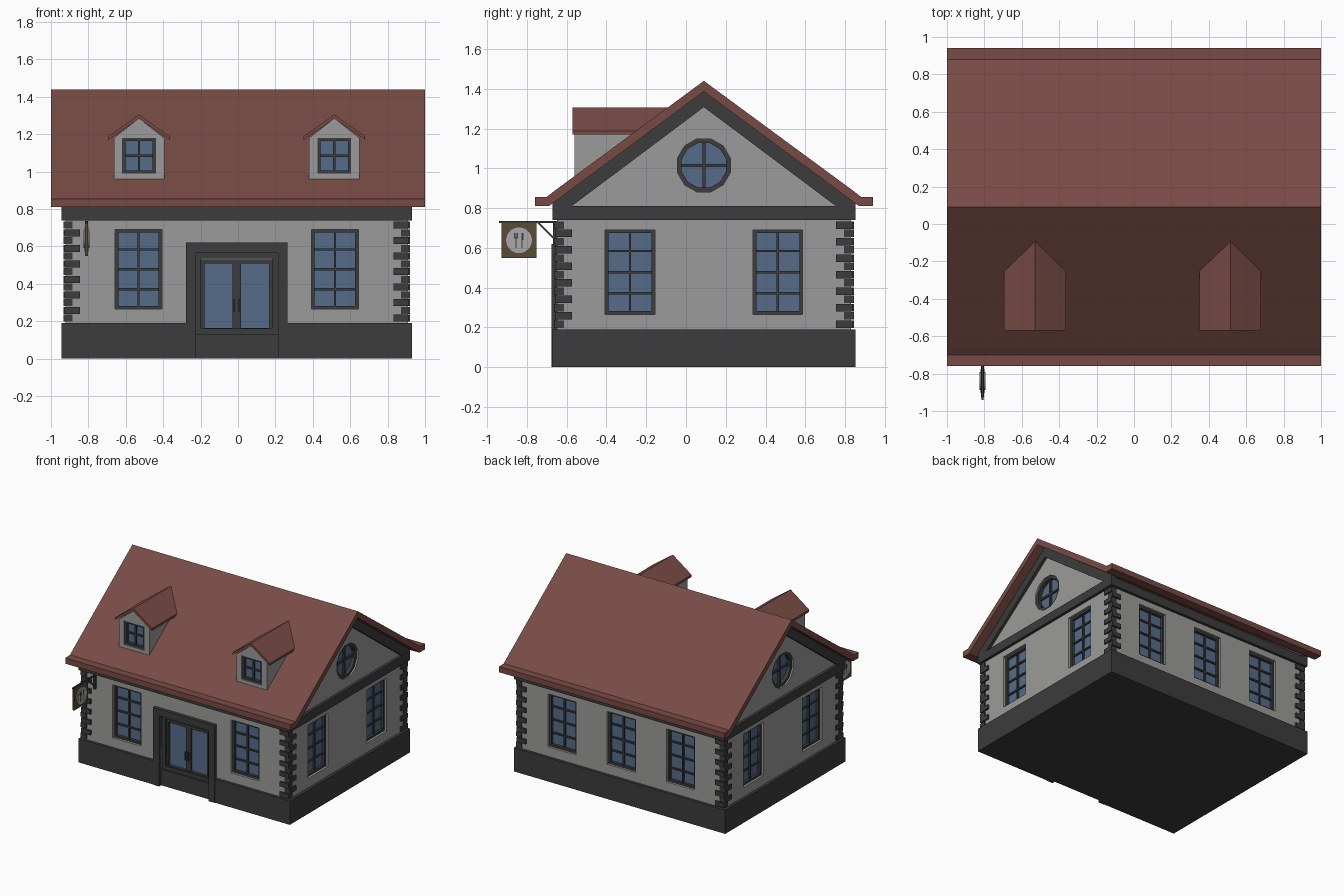
import bpy, bmesh, math
from mathutils import Matrix, Vector

if "Cube" in bpy.data.objects:
    bpy.data.objects.remove(bpy.data.objects["Cube"])

CX, CY, HX, HY = -0.007, 0.09, 0.915, 0.74   # wall block centre and half sizes


def material(name, *rgb):
    m = bpy.data.materials.new(name)
    m.diffuse_color = (*rgb, 1)
    m.use_nodes = True
    m.node_tree.nodes["Principled BSDF"].inputs["Base Color"].default_value = m.diffuse_color
    return m


WALL = material("plaster", 0.33, 0.33, 0.325)
TRIM = material("dark_stone", 0.045, 0.045, 0.045)
ROOF = material("red_tile", 0.19, 0.07, 0.06)
GLASS = material("glass", 0.09, 0.15, 0.25)
WOOD = material("wood", 0.10, 0.07, 0.04)
METAL = material("pale_metal", 0.4, 0.4, 0.4)


def prism(bm, pts, d0, d1, M):
    """Extrude a (u, v) outline from depth d0 to d1 in frame M."""
    a, b = ([bm.verts.new(M @ Vector((u, d, v))) for u, v in pts] for d in (d0, d1))
    bm.faces.new(a)
    bm.faces.new(b[::-1])
    for i in range(len(pts)):
        j = (i + 1) % len(pts)
        bm.faces.new((a[j], a[i], b[i], b[j]))


def box(bm, u0, u1, v0, v1, d0, d1, M):
    prism(bm, [(u0, v0), (u1, v0), (u1, v1), (u0, v1)], d0, d1, M)


def ring(bm, u0, u1, v0, v1, t, d0, d1, M):
    for a in ((u0, u0 + t, v0, v1), (u1 - t, u1, v0, v1),
              (u0 + t, u1 - t, v0, v0 + t), (u0 + t, u1 - t, v1 - t, v1)):
        box(bm, *a, d0, d1, M)


def circle(cu, cv, r, n):
    return [(cu + r * math.cos(math.tau * (i + .5) / n),
             cv + r * math.sin(math.tau * (i + .5) / n)) for i in range(n)]


def make(name, bm, mat=None):
    bmesh.ops.recalc_face_normals(bm, faces=bm.faces)
    me = bpy.data.meshes.new(name)
    bm.to_mesh(me)
    bm.free()
    ob = bpy.data.objects.new(name, me)
    bpy.context.collection.objects.link(ob)
    if mat:
        me.materials.append(mat)
    return ob


def cut(ob, bm):
    """Subtract the boxes in bm from ob."""
    cutter = make("cutter", bm)
    cutter.hide_render = True
    mod = ob.modifiers.new("openings", 'BOOLEAN')
    mod.operation, mod.solver, mod.object = 'DIFFERENCE', 'EXACT', cutter
    bpy.context.view_layer.objects.active = ob
    bpy.ops.object.modifier_apply(modifier=mod.name)
    bpy.data.objects.remove(cutter)


def face(deg, h, x=CX, y=CY):
    """Wall frame: u along the wall, depth inward from the wall face, v up."""
    return Matrix.Translation((x, y, 0)) @ Matrix.Rotation(math.radians(deg), 4, 'Z') \
        @ Matrix.Translation((0, -h, 0))


def window(fr, gl, cu, M, u, v, w, h, cols, rows, t=0.017, bar=0.012, d=0.04):
    u0, u1, v0, v1 = u - w / 2, u + w / 2, v - h / 2, v + h / 2
    if cu:
        box(cu, u0, u1, v0, v1, -0.1, d + 0.01, M)
    box(gl, u0, u1, v0, v1, d, d + 0.012, M)
    ring(fr, u0, u1, v0, v1, t, d - 0.022, d + 0.01, M)
    for i in range(1, cols):
        c = u0 + w * i / cols
        box(fr, c - bar / 2, c + bar / 2, v0, v1, d - 0.014, d + 0.01, M)
    for i in range(1, rows):
        c = v0 + h * i / rows
        box(fr, u0, u1, c - bar / 2, c + bar / 2, d - 0.012, d + 0.01, M)


front, right, back, left = face(0, HY), face(90, HX), face(180, HY), face(-90, HX)
middle = Matrix.Translation((CX, CY, 0))
new = bmesh.new

# wall block with gables, windows on all sides
bm, cu, fr, gl = new(), new(), new(), new()
prism(bm, [(-HY, .05), (HY, .05), (HY, .82), (0, 1.37), (-HY, .82)], 0, 2 * HX, right)
walls = make("walls", bm, WALL)
for M, us in ((front, (-.525, .525)), (back, (-.525, 0, .525)),
              (right, (-.372, .372)), (left, (-.372, .372))):
    for u in us:
        window(fr, gl, cu, M, u, .478, .25, .425, 2, 4)

# round gable windows
for M in (right, left):
    outer, inner = circle(0, 1.015, .138, 12), circle(0, 1.015, .116, 12)
    prism(cu, outer, -.1, .05, M)
    prism(gl, outer, .04, .052, M)
    for i in range(12):
        j = (i + 1) % 12
        prism(fr, [outer[i], outer[j], inner[j], inner[i]], .012, .05, M)
    box(fr, -.008, .008, .89, 1.14, .025, .05, M)
    box(fr, -.125, .125, 1.007, 1.023, .027, .05, M)
box(cu, -.22, .22, -.1, .565, -.1, .06, front)
cut(walls, cu)

# dormers
for name, s in (("left", -1), ("right", 1)):
    M = Matrix.Translation((CX + s * .522, -.56, 0))
    bm, cu = new(), new()
    prism(bm, [(-.135, .935), (.135, .935), (.135, 1.18), (0, 1.285), (-.135, 1.18)], 0, .45, M)
    ob = make(name + "_dormer_wall", bm, WALL)
    window(fr, gl, cu, M, 0, 1.085, .18, .19, 2, 2, d=.03)
    cut(ob, cu)
    bm = new()
    prism(bm, [(0, 1.305), (.165, 1.188), (.165, 1.17), (0, 1.283), (-.165, 1.17), (-.165, 1.188)],
          -.01, .5, M)
    make(name + "_dormer_roof", bm, ROOF)

make("window_frames", fr, TRIM)
make("window_glass", gl, GLASS)

# plinth with a notch for the entrance
bm, cu = new(), new()
box(bm, -.9375, .9375, 0, .19, -.762, .762, middle)
plinth = make("plinth", bm, TRIM)
box(cu, -.22, .22, -.1, .3, -.1, .06, front)
cut(plinth, cu)

# cornice band and gable rake boards
bm = new()
box(bm, -.9375, .9375, .74, .81, -.762, .762, middle)
make("cornice", bm, TRIM)
bm = new()
half = [(.762, .81), (.762, .828), (0, 1.388)]
rake = half + [(-u, v) for u, v in half[1::-1]] + [(-.665, .81), (0, 1.308), (.665, .81)]
for M in (right, left):
    prism(bm, rake, -.022, .02, M)
make("rake_boards", bm, TRIM)

# main roof with flared eaves
bm = new()
top = [(.85, .855), (.79, .857), (.75, .888), (0, 1.44)]
under = [(0, 1.387), (.745, .836), (.78, .81), (.85, .81)]
prism(bm, top + [(-u, v) for u, v in top[2::-1]] + [(-u, v) for u, v in under[:0:-1]] + under,
      -1, 1, face(90, 0, 0))
make("roof", bm, ROOF)

# corner quoins: alternate long and short blocks
bm = new()
for sx in (-1, 1):
    for sy in (-1, 1):
        for i in range(13):
            z = .198 + i * .0415
            long_x = (i % 2 == 0) == (sx * sy < 0)
            lx, ly = (.088, .048) if long_x else (.048, .088)
            px, py = (.006, .014) if long_x else (.012, .008)
            xs = sorted((sx * (HX + px), sx * (HX + .012 - lx)))
            ys = sorted((sy * (HY + py), sy * (HY + .012 - ly)))
            box(bm, *xs, z, z + .037, *ys, middle)
make("quoins", bm, TRIM)

# entrance: stone surround, step, double door
bm = new()
for u0, u1, v0, v1 in ((-.272, -.22, 0, .62), (.22, .272, 0, .62), (-.22, .22, .565, .62)):
    box(bm, u0, u1, v0, v1, -.026, .06, front)
make("door_surround", bm, TRIM)
bm = new()
box(bm, -.22, .22, 0, .13, 0, .07, front)
make("door_step", bm, TRIM)
fr, gl = new(), new()
ring(fr, -.22, .22, .13, .565, .03, .01, .06, front)
window(fr, gl, None, front, 0, .336, .39, .39, 2, 1, t=.022, bar=.045, d=.045)
for s in (-1, 1):
    box(fr, s * .014 - .004, s * .014 + .004, .25, .32, .008, .016, front)
    for v in (.262, .302):
        box(fr, s * .014 - .003, s * .014 + .003, v, v + .007, .014, .035, front)
make("double_door", fr, TRIM)
make("door_glass", gl, GLASS)

# hanging sign: bracket, board, plate, cutlery
S = face(90, 0, -.81, 0)
bm = new()
box(bm, -.94, -.65, .724, .734, -.005, .005, S)
box(bm, -.668, -.65, .62, .735, -.008, .008, S)
prism(bm, [(-.75, .726), (-.738, .726), (-.655, .643), (-.655, .631)], -.004, .004, S)
make("sign_bracket", bm, TRIM)
bm = new()
box(bm, -.928, -.752, .55, .724, -.007, .007, S)
make("sign_board", bm, WOOD)
bm = new()
prism(bm, circle(-.84, .638, .065, 24), -.012, .012, S)
prism(bm, circle(-.84, .638, .048, 24), -.015, .015, S)
make("sign_plate", bm, METAL)
bm = new()
for u0, u1, v0, v1 in ((-.858, -.853, .6, .65), (-.865, -.846, .647, .652), (-.865, -.861, .65, .675),
                       (-.8575, -.8535, .65, .675), (-.85, -.846, .65, .675),
                       (-.828, -.823, .6, .64), (-.828, -.817, .64, .675)):
    box(bm, u0, u1, v0, v1, -.017, .017, S)
make("sign_cutlery", bm, TRIM)
